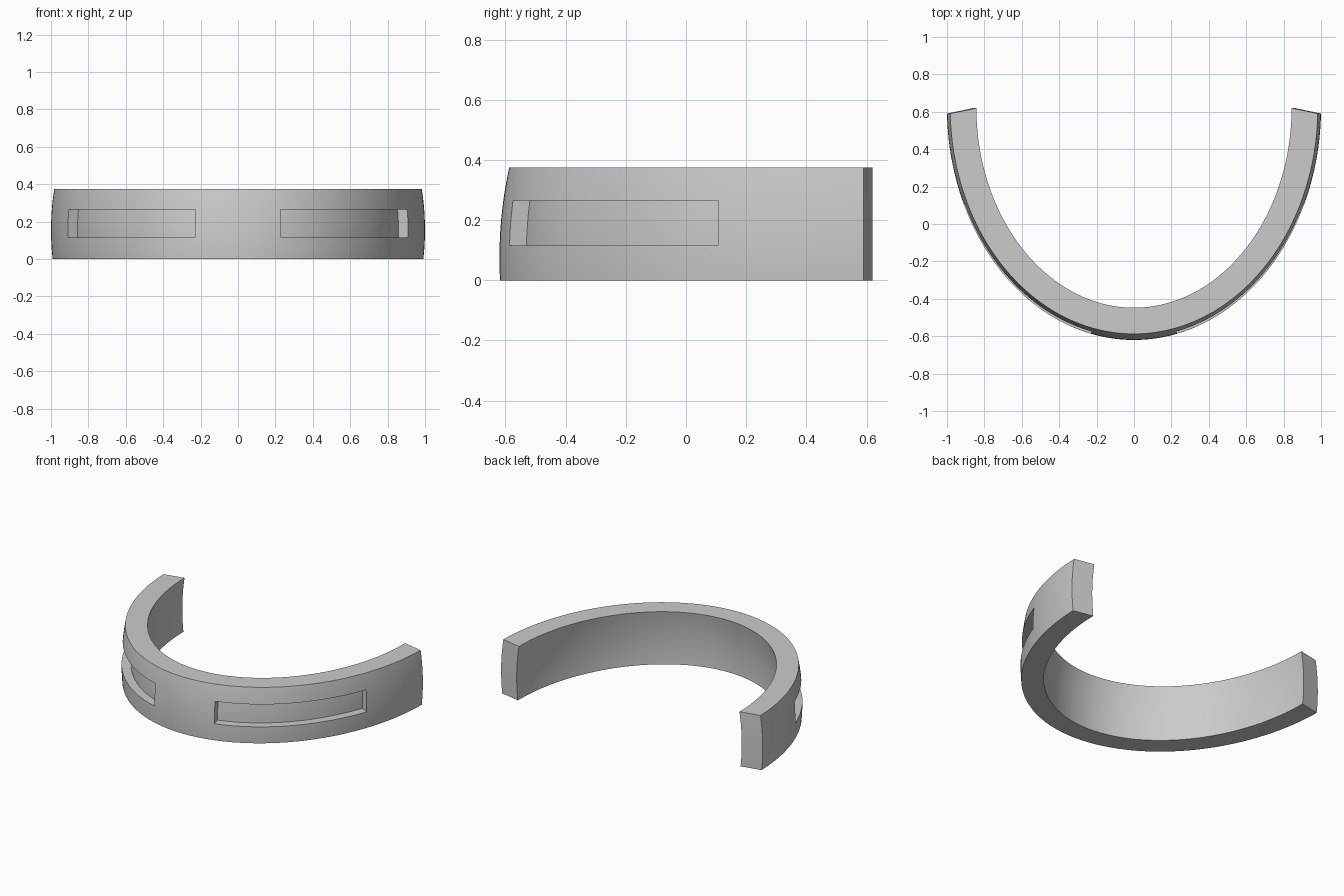
import bpy, bmesh, math

cube = bpy.data.objects.get("Cube")
if cube:
    bpy.data.objects.remove(cube, do_unlink=True)

A, B, CY = 1.0, 1.24, 0.62          # half-ellipse radii and centre
HEIGHT, THICK, SLOT_DEPTH = 0.375, 0.14, 0.058
T_END = math.pi / 2 - 0.024
T_IN, T_OUT = 0.232, 1.143          # slot ends, as ellipse angles
Z_LOW, Z_HIGH = 0.115, 0.265        # slot bottom and top


def spaced(marks, counts):
    """Evenly divide each stretch between successive marks."""
    values = [marks[0]]
    for lo, hi, n in zip(marks, marks[1:], counts):
        values += [lo + (hi - lo) * i / n for i in range(1, n + 1)]
    return values


def point(t, z, depth):
    """Point below the bowed outer surface, measured along its normal."""
    t *= 1 + 0.0155 * depth / THICK              # skews the end faces
    nx, ny = math.sin(t) / A, -math.cos(t) / B
    length = math.hypot(nx, ny)
    crest = 0.075 + 0.08 * math.sin(t) ** 2      # height of the widest line
    offset = -depth - 0.36 * (z - crest) ** 2
    return (A * math.sin(t) + offset * nx / length,
            CY - B * math.cos(t) + offset * ny / length, z)


ts = spaced([-T_END, -T_OUT, -T_IN, T_IN, T_OUT, T_END], [14, 32, 16, 32, 14])
zs = spaced([0, Z_LOW, Z_HIGH, HEIGHT], [4, 5, 4])
NT, NZ = len(ts) - 1, len(zs) - 1


def in_slot(i, j):
    t, z = (ts[i] + ts[i + 1]) / 2, (zs[j] + zs[j + 1]) / 2
    return T_IN < abs(t) < T_OUT and Z_LOW < z < Z_HIGH


bm = bmesh.new()


def grid(depth):
    return [[bm.verts.new(point(t, z, depth)) for z in zs] for t in ts]


outer, inner = grid(0), grid(THICK)

# Outer and inner curved walls
slot_faces = []
for i in range(NT):
    for j in range(NZ):
        for g in (outer, inner):
            face = bm.faces.new((g[i][j], g[i + 1][j], g[i + 1][j + 1], g[i][j + 1]))
            if g is outer and in_slot(i, j):
                slot_faces.append(face)

# Top and bottom rims
for j in (0, NZ):
    for i in range(NT):
        bm.faces.new((outer[i][j], outer[i + 1][j], inner[i + 1][j], inner[i][j]))

# End faces
for i in (0, NT):
    for j in range(NZ):
        bm.faces.new((outer[i][j], outer[i][j + 1], inner[i][j + 1], inner[i][j]))

# Recessed slots: sink the marked faces and wall their borders
param = {outer[i][j]: (ts[i], zs[j]) for i in range(NT + 1) for j in range(NZ + 1)}
marked = set(slot_faces)
floor = {v: bm.verts.new(point(*param[v], SLOT_DEPTH))
         for v in dict.fromkeys(v for f in slot_faces for v in f.verts)}
borders = [tuple(e.verts) for f in slot_faces for e in f.edges
           if any(o not in marked for o in e.link_faces)]
for f in slot_faces:
    bm.faces.new([floor[v] for v in f.verts])
for a, b in borders:
    bm.faces.new((a, b, floor[b], floor[a]))
bmesh.ops.delete(bm, geom=slot_faces, context='FACES')
loose = [v for v in bm.verts if not v.link_faces]
bmesh.ops.delete(bm, geom=loose, context='VERTS')
bmesh.ops.recalc_face_normals(bm, faces=bm.faces)

mesh = bpy.data.meshes.new("curved_band")
bm.to_mesh(mesh)
bm.free()
band = bpy.data.objects.new("curved_band", mesh)
bpy.context.collection.objects.link(band)

# Plain grey finish
grey = bpy.data.materials.new("light_grey")
grey.use_nodes = True
color = (0.6, 0.6, 0.6, 1)
grey.diffuse_color = color
grey.node_tree.nodes["Principled BSDF"].inputs["Base Color"].default_value = color
mesh.materials.append(grey)

bpy.ops.object.select_all(action='DESELECT')
band.select_set(True)
bpy.context.view_layer.objects.active = band
bpy.ops.object.shade_smooth_by_angle(angle=math.radians(30))
